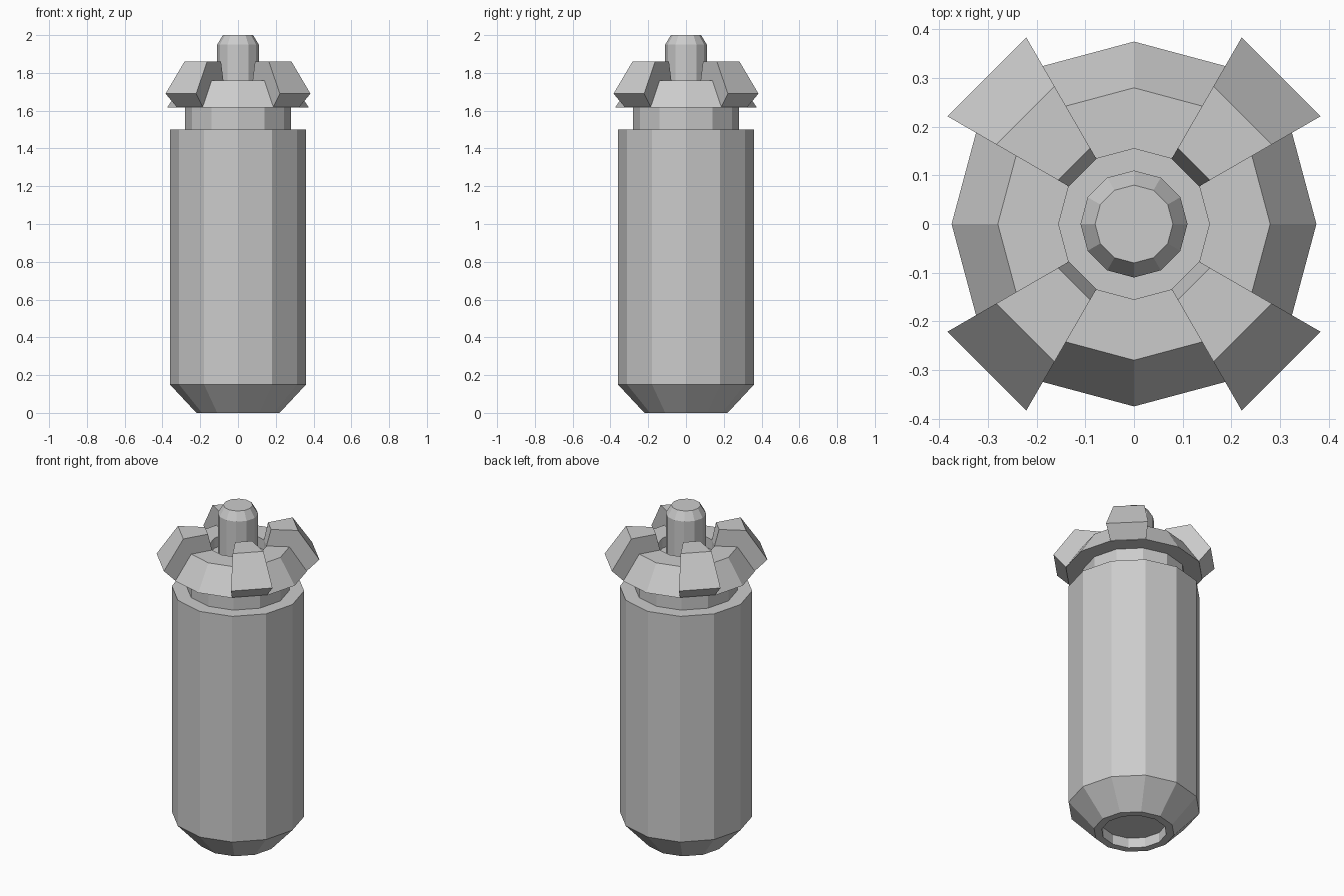
import bpy, bmesh
from math import cos, sin, tau

SIDES = 12

cube = bpy.data.objects.get("Cube")
if cube:
    bpy.data.objects.remove(cube, do_unlink=True)

metal = bpy.data.materials.new("plain_grey")
metal.use_nodes = True
grey = (0.6, 0.6, 0.6, 1)
metal.diffuse_color = grey
metal.node_tree.nodes["Principled BSDF"].inputs["Base Color"].default_value = grey


def finish(name, bm):
    bmesh.ops.recalc_face_normals(bm, faces=bm.faces)
    mesh = bpy.data.meshes.new(name)
    bm.to_mesh(mesh)
    bm.free()
    mesh.materials.append(metal)
    obj = bpy.data.objects.new(name, mesh)
    bpy.context.collection.objects.link(obj)
    return obj


def ring_point(r, z, step):
    a = tau * step / SIDES
    return (r * cos(a), r * sin(a), z)


def lathe(name, profile):
    """Turn a (radius, height) profile into a capped faceted solid."""
    bm = bmesh.new()
    rings = [[bm.verts.new(ring_point(r, z, i)) for i in range(SIDES)]
             for r, z in profile]
    for low, high in zip(rings, rings[1:]):
        for i in range(SIDES):
            j = (i + 1) % SIDES
            bm.faces.new((low[i], low[j], high[j], high[i]))
    bm.faces.new(rings[0])
    bm.faces.new(rings[-1])
    return finish(name, bm)


def sector(name, section, step):
    """Sweep a closed (radius, height) section across one facet."""
    bm = bmesh.new()
    a, b = [[bm.verts.new(ring_point(r, z, s)) for r, z in section]
            for s in (step, step + 1)]
    n = len(section)
    for i in range(n):
        j = (i + 1) % n
        bm.faces.new((a[i], a[j], b[j], b[i]))
    bm.faces.new(a)
    bm.faces.new(b)
    return finish(name, bm)


# Main canister with chamfered base and shallow recess underneath
lathe("canister_body", [(0.177, 0.06), (0.177, 0), (0.22, 0),
                        (0.36, 0.15), (0.36, 1.5)])

# Neck, flared collar and the well around the stem
lathe("neck_and_collar", [(0.28, 1.48), (0.28, 1.617), (0.375, 1.617),
                          (0.28, 1.76), (0.155, 1.76), (0.155, 1.7)])

# Four raised grip lugs, one on each diagonal facet of the collar
lug_section = [(0.375, 1.62), (0.443, 1.69), (0.327, 1.86),
               (0.18, 1.86), (0.155, 1.76), (0.28, 1.74)]
for k in range(4):
    sector(f"grip_lug_{k + 1}", lug_section, 1 + 3 * k)

# Central stem with chamfered tip
lathe("stem", [(0.11, 1.68), (0.11, 1.95), (0.08, 2.0)])
